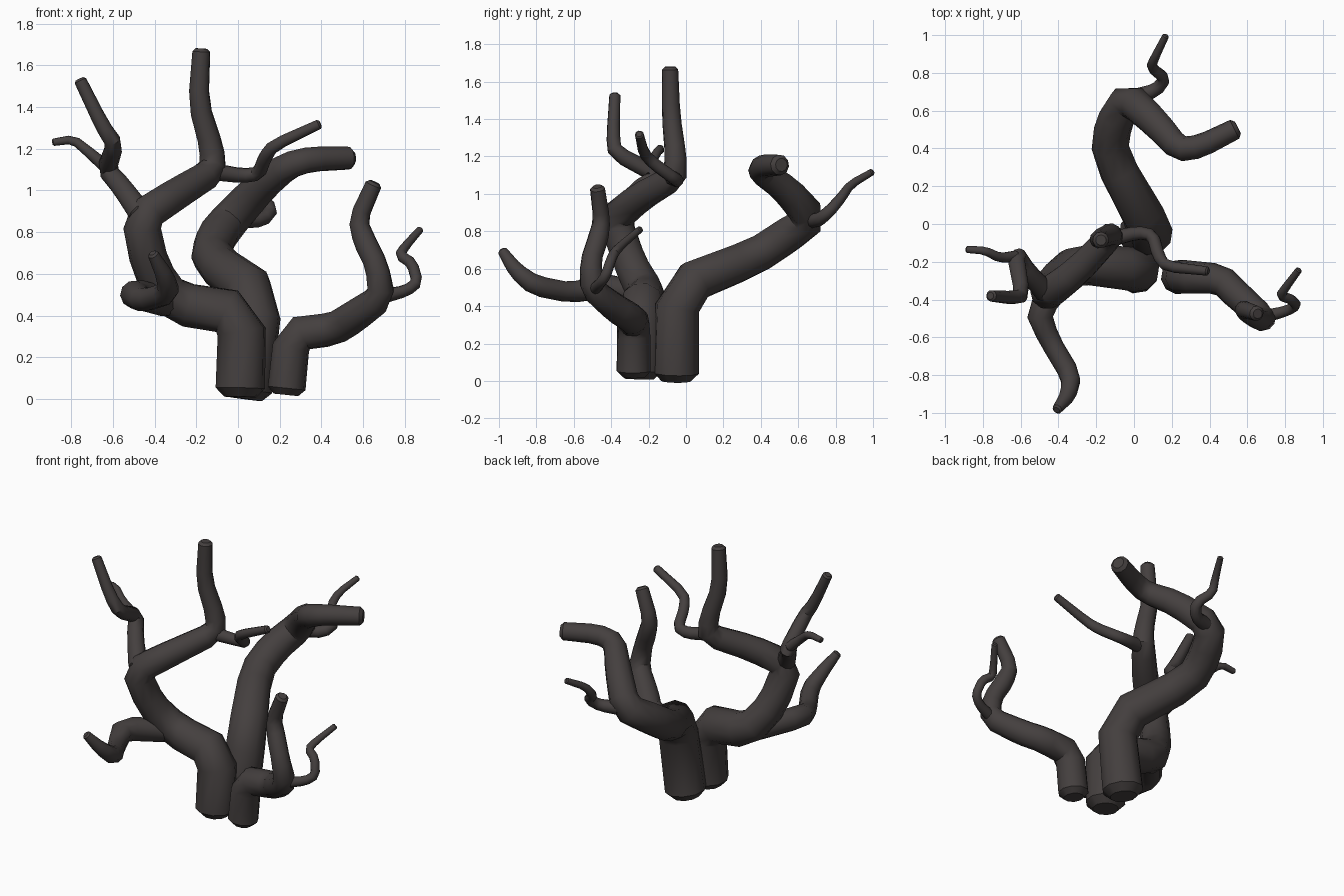
import bpy, bmesh, math
from mathutils import Vector

bark = bpy.data.materials.new("dark bark")
bark.diffuse_color = (0.058, 0.050, 0.049, 1)
SIDES = 10


def soften(pts, f=0.22):
    """Cut each inner corner of the path in two so bends are slightly rounded."""
    out = [pts[0]]
    for a, b, c in zip(pts, pts[1:], pts[2:]):
        out += [b.lerp(a, f), b.lerp(c, f)]
    return out + [pts[-1]]


def limb(name, *path):
    """Tapered tube along points (x, y, z, radius) with chamfered ends."""
    p = soften([Vector(q) for q in path])

    # chamfer: narrow ring at each very end, full ring a little inside
    def end(tip, nxt):
        d = (nxt - tip).xyz.length
        inner = tip.lerp(nxt, min(0.45, 0.35 * tip.w / d))
        small = tip.copy()
        small.w *= 0.65
        return small, inner
    s0, i0 = end(p[0], p[1])
    s1, i1 = end(p[-1], p[-2])
    p = [s0, i0] + p[1:-1] + [i1, s1]

    bm = bmesh.new()
    rings, side, prev = [], None, None
    for i, q in enumerate(p):
        a, b = p[max(i - 1, 0)].xyz, p[min(i + 1, len(p) - 1)].xyz
        t = (b - a).normalized()
        if side is None:
            side = t.orthogonal().normalized()
        else:
            side = prev.rotation_difference(t) @ side
        prev = t
        up = t.cross(side)
        ring = []
        for k in range(SIDES):
            ang = math.tau * k / SIDES
            ring.append(bm.verts.new(q.xyz + (side * math.cos(ang) + up * math.sin(ang)) * q.w))
        rings.append(ring)
    for r, s in zip(rings, rings[1:]):
        for k in range(SIDES):
            n = (k + 1) % SIDES
            bm.faces.new((r[k], r[n], s[n], s[k]))
    bm.faces.new(rings[0][::-1])
    bm.faces.new(rings[-1])
    bmesh.ops.recalc_face_normals(bm, faces=bm.faces)
    me = bpy.data.meshes.new(name)
    bm.to_mesh(me)
    bm.free()
    me.materials.append(bark)
    ob = bpy.data.objects.new(name, me)
    bpy.context.collection.objects.link(ob)
    bpy.ops.object.select_all(action='DESELECT')
    ob.select_set(True)
    bpy.context.view_layer.objects.active = ob
    bpy.ops.object.shade_smooth_by_angle(angle=math.radians(40))


# left trunk and its branches
limb("left_trunk", (.01, -.25, .01, .12), (.02, -.24, .41, .118), (-.31, -.21, .46, .105),
     (-.42, -.30, .63, .092), (-.47, -.38, .87, .09), (-.30, -.25, .98, .08),
     (-.12, -.06, 1.09, .07), (-.125, -.055, 1.2, .058), (-.19, -.08, 1.42, .05),
     (-.175, -.085, 1.68, .043))
limb("left_low_branch", (-.33, -.24, .46, .07), (-.51, -.46, .51, .072), (-.45, -.61, .47, .055),
     (-.33, -.81, .51, .055), (-.35, -.91, .59, .043), (-.41, -.985, .70, .026))
limb("left_high_branch", (-.46, -.37, .88, .06), (-.56, -.26, 1.02, .05), (-.63, -.15, 1.1, .048),
     (-.59, -.38, 1.22, .042), (-.65, -.39, 1.31, .036), (-.76, -.38, 1.535, .03))
limb("left_high_twig", (-.62, -.17, 1.1, .032), (-.71, -.18, 1.18, .026), (-.79, -.14, 1.245, .022),
     (-.89, -.135, 1.23, .018))
limb("middle_twig", (-.12, -.08, 1.09, .042), (.02, -.045, 1.07, .036), (.1, -.06, 1.08, .034),
     (.13, -.17, 1.16, .033), (.17, -.225, 1.215, .03), (.395, -.25, 1.32, .024))

# back trunk and its twig
limb("back_trunk", (.035, -.055, 0, .125), (.1, -.045, .5, .118), (-.13, .37, .665, .1),
     (-.11, .53, .77, .098), (-.03, .67, .87, .092), (.12, .53, 1.03, .08),
     (.24, .395, 1.12, .068), (.35, .41, 1.15, .062), (.55, .51, 1.155, .055))
limb("back_twig", (.0, .67, .86, .045), (.12, .71, .86, .036), (.165, .77, .91, .032),
     (.09, .83, .98, .028), (.11, .88, 1.05, .023), (.17, 1.0, 1.12, .018))

# right trunk and its twig
limb("right_trunk", (.23, -.28, .02, .092), (.26, -.28, .31, .09), (.46, -.29, .335, .08),
     (.55, -.38, .39, .078), (.69, -.50, .49, .068), (.665, -.51, .64, .056),
     (.605, -.47, .76, .056), (.575, -.45, .86, .046), (.655, -.475, 1.04, .04))
limb("right_twig", (.69, -.49, .49, .035), (.81, -.46, .52, .028), (.86, -.43, .56, .028),
     (.835, -.40, .65, .027), (.775, -.38, .69, .026), (.80, -.34, .73, .022), (.875, -.24, .815, .018))
